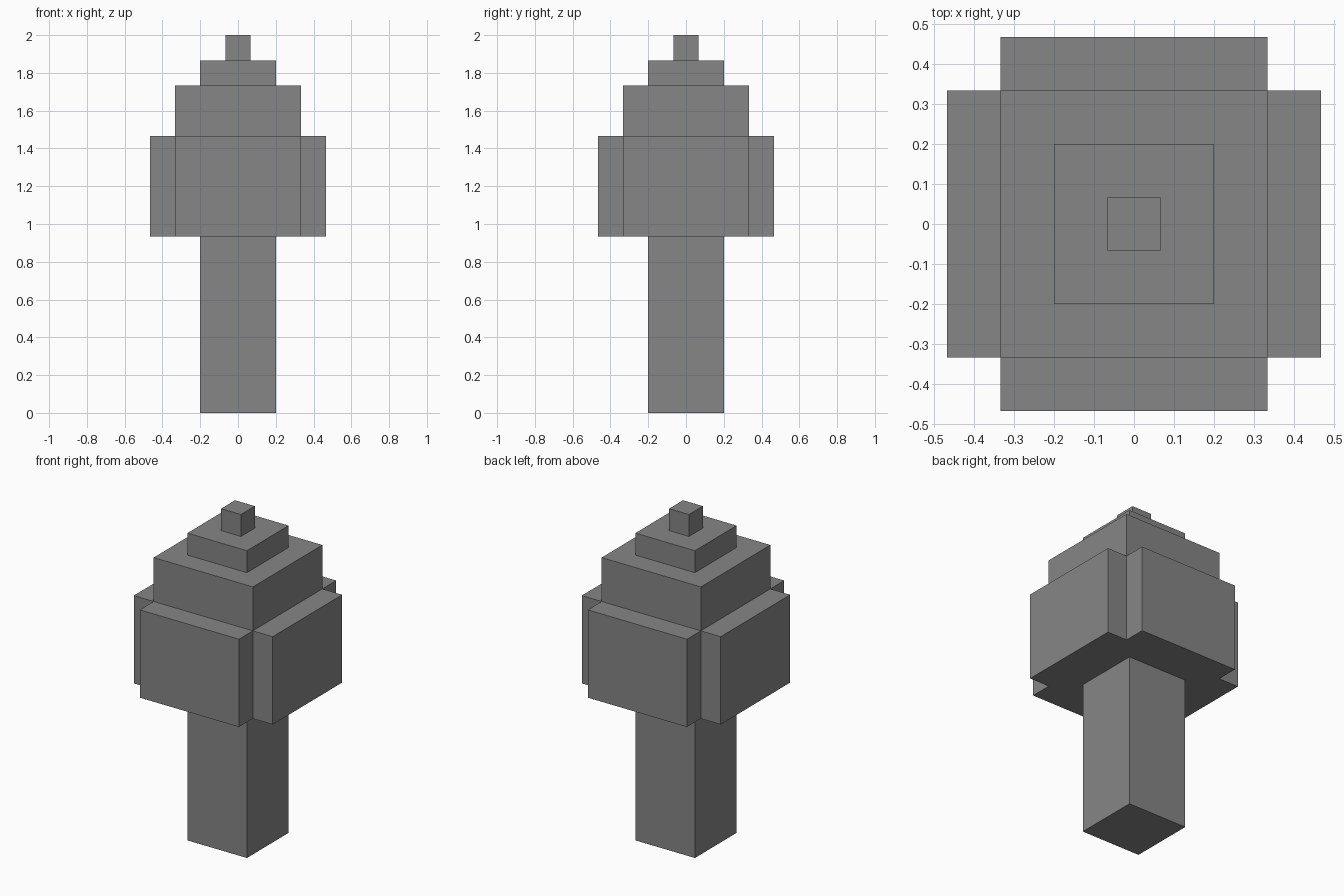
import bpy
import bmesh
from mathutils import Matrix, Vector

if "Cube" in bpy.data.objects:
    bpy.data.objects.remove(bpy.data.objects["Cube"], do_unlink=True)

UNIT = 2 / 15  # the whole tree is 15 blocks tall

grey = bpy.data.materials.new("plain_grey")
grey.use_nodes = True
colour = (0.24, 0.24, 0.24, 1)
grey.diffuse_color = colour
bsdf = next(n for n in grey.node_tree.nodes if n.type == "BSDF_PRINCIPLED")
bsdf.inputs["Base Color"].default_value = colour


def prism(name, outline, bottom, top):
    """Extrude a flat outline between two heights, all in blocks."""
    bm = bmesh.new()
    base = bm.faces.new([bm.verts.new((x, y, bottom)) for x, y in outline])
    grown = bmesh.ops.extrude_face_region(bm, geom=[base], use_keep_orig=True)
    verts = [g for g in grown["geom"] if isinstance(g, bmesh.types.BMVert)]
    bmesh.ops.translate(bm, vec=Vector((0, 0, top - bottom)), verts=verts)
    bmesh.ops.recalc_face_normals(bm, faces=bm.faces)
    bmesh.ops.transform(bm, matrix=Matrix.Scale(UNIT, 4), verts=bm.verts)
    mesh = bpy.data.meshes.new(name)
    bm.to_mesh(mesh)
    bm.free()
    mesh.materials.append(grey)
    obj = bpy.data.objects.new(name, mesh)
    bpy.context.collection.objects.link(obj)
    return obj


def square(h):
    return [(-h, -h), (h, -h), (h, h), (-h, h)]


def cross(inner, outer):
    # One notched corner, turned a quarter at a time
    corner = [(outer, inner), (inner, inner), (inner, outer)]
    points = []
    for _ in range(4):
        points += corner
        corner = [(-y, x) for x, y in corner]
    return points


# Trunk and the wide notched crown
prism("trunk", square(1.5), 0, 7)
prism("lower_crown", cross(2.5, 3.5), 7, 11)

# Stepped tiers up to the tip
prism("middle_crown", square(2.5), 11, 13)
prism("upper_crown", square(1.5), 13, 14)
prism("crown_tip", square(0.5), 14, 15)
